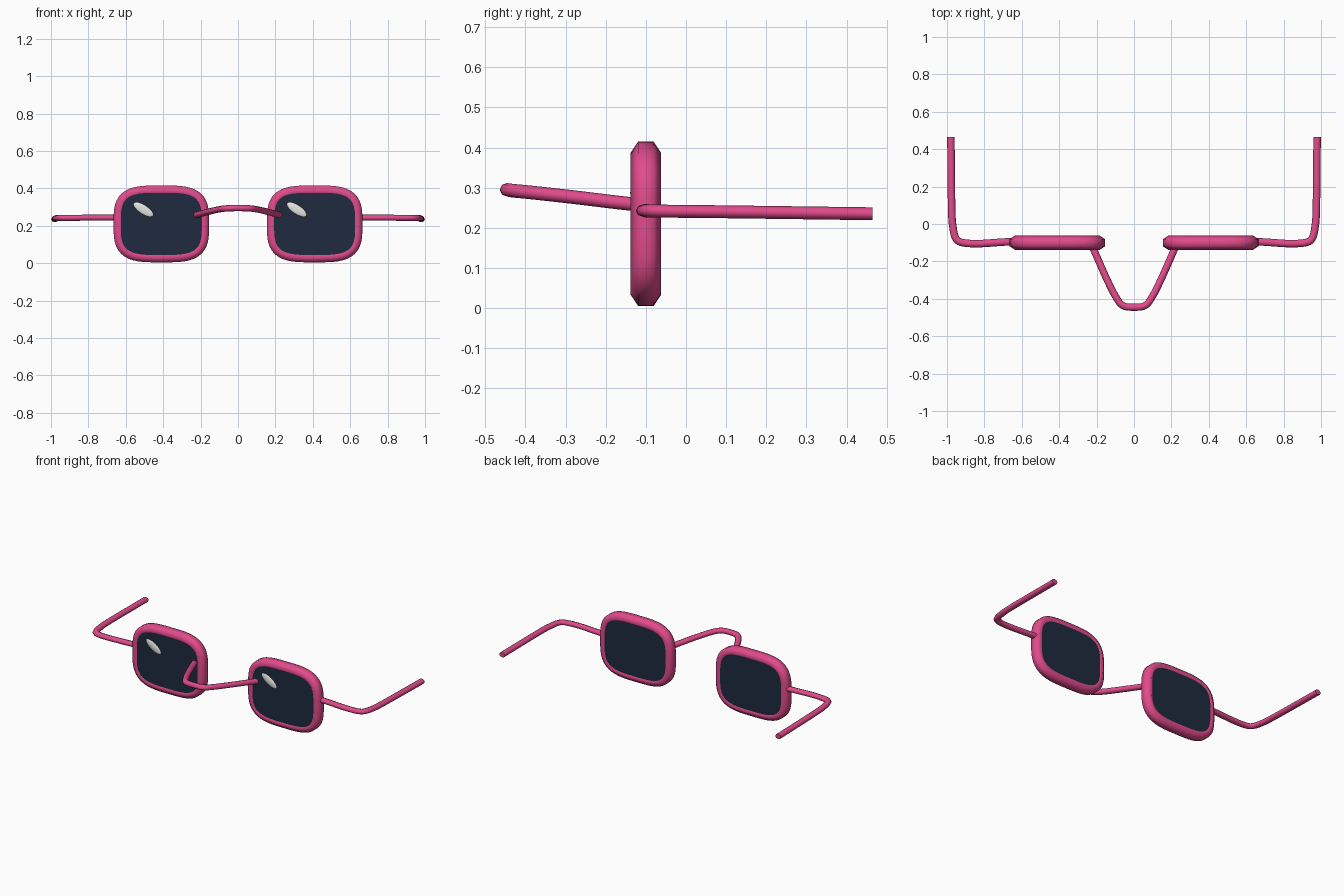
import bpy, bmesh, math
from mathutils import Vector

cube = bpy.data.objects.get("Cube")
if cube:
    bpy.data.objects.remove(cube, do_unlink=True)

FRAME_Y, FRAME_Z, LENS_X = -0.1, 0.21, 0.41
HALF_W, HALF_H = 0.227, 0.177


def material(name, rgb, rough):
    m = bpy.data.materials.new(name)
    m.use_nodes = True
    m.diffuse_color = (*rgb, 1)
    bsdf = m.node_tree.nodes["Principled BSDF"]
    bsdf.inputs["Base Color"].default_value = (*rgb, 1)
    bsdf.inputs["Roughness"].default_value = rough
    return m


pink = material("pink_frame", (0.75, 0.07, 0.26), 0.5)
dark = material("dark_lens", (0.014, 0.024, 0.050), 0.4)
white = material("white_glint", (0.85, 0.85, 0.82), 0.5)


def finish(name, bm, mat, angle):
    bmesh.ops.recalc_face_normals(bm, faces=bm.faces)
    mesh = bpy.data.meshes.new(name)
    bm.to_mesh(mesh)
    bm.free()
    mesh.materials.append(mat)
    ob = bpy.data.objects.new(name, mesh)
    bpy.context.collection.objects.link(ob)
    bpy.ops.object.select_all(action="DESELECT")
    ob.select_set(True)
    bpy.context.view_layer.objects.active = ob
    bpy.ops.object.shade_smooth_by_angle(angle=math.radians(angle))
    return ob


def sweep(name, path, up, half_side, half_up, sides, closed=False):
    """Run an elliptical section along a path, with one axis held to up."""
    bm = bmesh.new()
    n = len(path)
    rings = []
    for i, p in enumerate(path):
        a = path[(i - 1) % n] if closed else path[max(i - 1, 0)]
        b = path[(i + 1) % n] if closed else path[min(i + 1, n - 1)]
        side = (b - a).cross(up).normalized()
        top = side.cross(b - a).normalized()
        rings.append([bm.verts.new(p + top * half_up * math.cos(t) + side * half_side * math.sin(t))
                      for t in (math.tau * k / sides for k in range(sides))])
    for i in range(n if closed else n - 1):
        r, s = rings[i], rings[(i + 1) % n]
        for k in range(sides):
            j = (k + 1) % sides
            bm.faces.new((r[k], r[j], s[j], s[k]))
    if not closed:
        bm.faces.new(rings[0])
        bm.faces.new(rings[-1])
    return finish(name, bm, pink, 70)


def smooth_path(points, steps=4):
    """Catmull-Rom curve through the points."""
    p = [Vector(q) for q in points]
    p = [2 * p[0] - p[1]] + p + [2 * p[-1] - p[-2]]
    out = []
    for a, b, c, d in zip(p, p[1:], p[2:], p[3:]):
        for s in range(steps):
            t = s / steps
            out.append(0.5 * (2 * b + (c - a) * t + (2 * a - 5 * b + 4 * c - d) * t * t
                              + (3 * b - a - 3 * c + d) * t ** 3))
    return out + [p[-2]]


def lens_outline(cx, y, count=48, power=3.6):
    """Rounded rectangle as a superellipse."""
    def bend(v):
        return math.copysign(abs(v) ** (2 / power), v)
    pts = []
    for k in range(count):
        t = math.tau * (k + 0.5) / count
        pts.append(Vector((cx + HALF_W * bend(math.cos(t)), y, FRAME_Z + HALF_H * bend(math.sin(t)))))
    return pts


arm_points = [(0.62, -0.092, 0.243), (0.72, -0.098, 0.243), (0.83, -0.105, 0.243),
              (0.915, -0.1, 0.242), (0.952, -0.078, 0.242), (0.968, -0.015, 0.241),
              (0.975, 0.09, 0.24), (0.979, 0.465, 0.235)]

for label, sign in (("left", 1), ("right", -1)):
    cx = sign * LENS_X
    # Rim with a six-sided section
    sweep(label + "_rim", lens_outline(cx, FRAME_Y), Vector((0, 1, 0)), 0.033, 0.038, 6, True)

    # Lens slab, its edge buried in the rim
    bm = bmesh.new()
    front, back = ([bm.verts.new(p) for p in lens_outline(cx, FRAME_Y + d)] for d in (-0.031, 0.031))
    bm.faces.new(front)
    bm.faces.new(back)
    for k in range(len(front)):
        j = (k + 1) % len(front)
        bm.faces.new((front[k], front[j], back[j], back[k]))
    finish(label + "_lens", bm, dark, 40)

    # Slanted glint, a flattened ball on the lens face
    bm = bmesh.new()
    bmesh.ops.create_uvsphere(bm, u_segments=16, v_segments=8, radius=1)
    glint = finish(label + "_glint", bm, white, 60)
    glint.scale = (0.062, 0.008, 0.024)
    glint.rotation_euler = (0, math.radians(33), 0)
    glint.location = (cx - 0.096, FRAME_Y - 0.031, 0.287)

    # Side arm
    path = smooth_path([(sign * x, y, z) for x, y, z in arm_points])
    sweep(label + "_arm", path, Vector((0, 0, 1)), 0.02, 0.016, 8)

# Nose bridge arching forward
half = [(0.235, -0.09, 0.255), (0.205, -0.16, 0.262), (0.15, -0.285, 0.277),
        (0.1, -0.385, 0.288), (0.06, -0.436, 0.293)]
bridge = half + [(0, -0.445, 0.295)] + [(-x, y, z) for x, y, z in reversed(half)]
sweep("nose_bridge", smooth_path(bridge), Vector((0, 0, 1)), 0.019, 0.017, 8)
